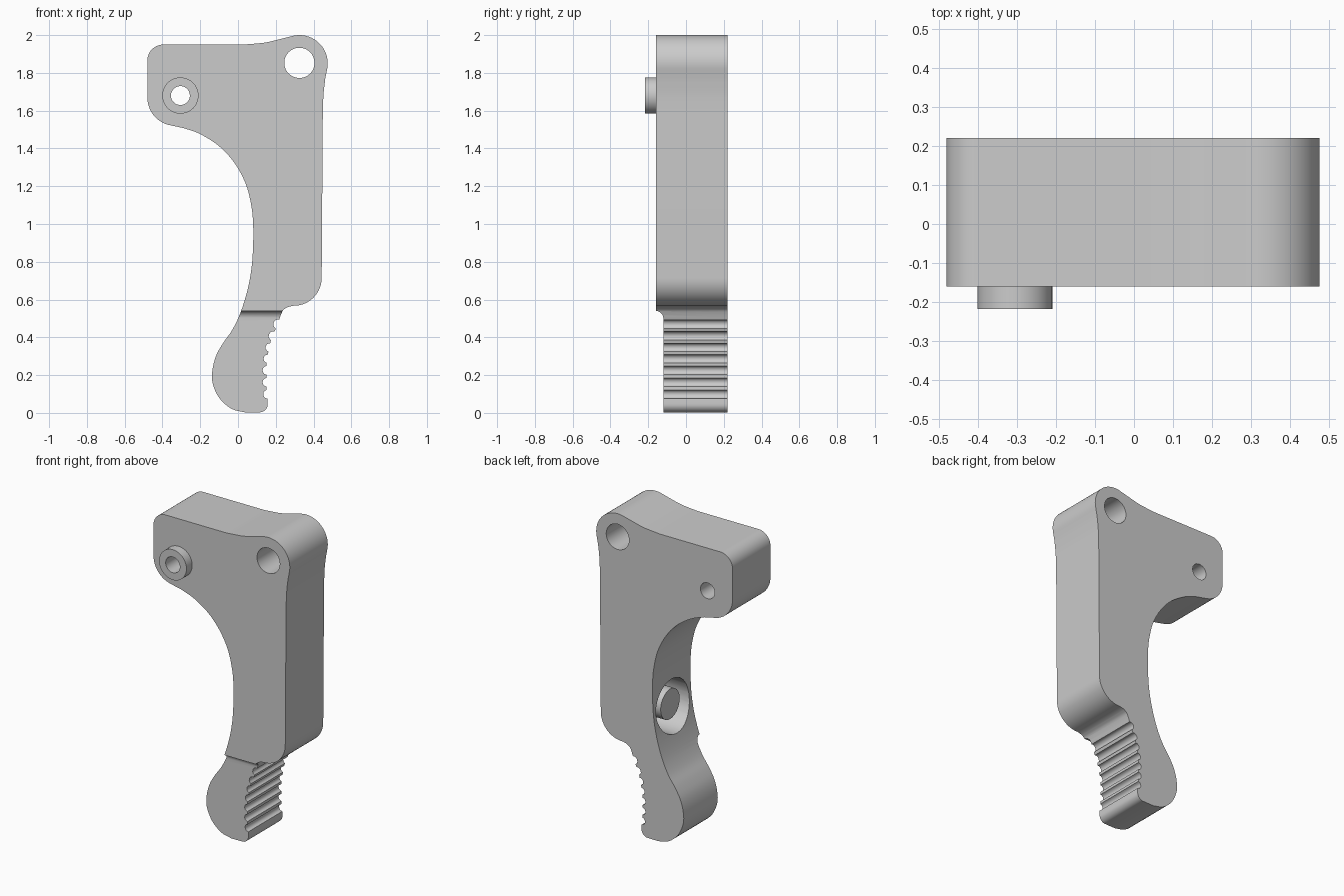
import bpy, bmesh
from math import cos, sin, radians, pi
from mathutils import Vector, Matrix

if "Cube" in bpy.data.objects:
    bpy.data.objects.remove(bpy.data.objects["Cube"])

BACK, FRONT = 0.22, -0.16

grey = bpy.data.materials.new("plain grey")
grey.use_nodes = True
colour = (0.6, 0.6, 0.6, 1)
grey.diffuse_color = colour
grey.node_tree.nodes["Principled BSDF"].inputs["Base Color"].default_value = colour


def arc(cx, cz, r, start, end, steps=14):
    angles = [radians(start + (end - start) * i / steps) for i in range(steps + 1)]
    return [Vector((cx + r * cos(a), cz + r * sin(a))) for a in angles]


def smooth_path(points, steps=4):
    """Catmull-Rom path through the points."""
    p = [Vector(q) for q in points]
    p = [2 * p[0] - p[1]] + p + [2 * p[-1] - p[-2]]
    out = []
    for a, b, c, d in zip(p, p[1:], p[2:], p[3:]):
        for i in range(steps):
            t = i / steps
            out.append(0.5 * (2 * b + (c - a) * t + (2 * a - 5 * b + 4 * c - d) * t ** 2
                              + (3 * b - a - 3 * c + d) * t ** 3))
    return out + [p[-2]]


def scallops(peaks, steps=6):
    """Round grip notches between neighbouring peaks."""
    out = []
    for a, b in zip(peaks, peaks[1:]):
        a, b = Vector(a), Vector(b)
        along = b - a
        inward = Vector((along.y, -along.x)).normalized()
        r = along.length * 0.36
        mid = a + along * 0.55
        out.append(a)
        for i in range(steps + 1):
            w = pi * i / steps
            out.append(mid - along.normalized() * r * cos(w) + inward * r * 0.9 * sin(w))
    return out + [Vector(peaks[-1])]


def finish(name, bm):
    bmesh.ops.recalc_face_normals(bm, faces=bm.faces)
    mesh = bpy.data.meshes.new(name)
    bm.to_mesh(mesh)
    bm.free()
    mesh.materials.append(grey)
    ob = bpy.data.objects.new(name, mesh)
    bpy.context.collection.objects.link(ob)
    return ob


def prism(name, corners, direction):
    bm = bmesh.new()
    face = bm.faces.new([bm.verts.new(c) for c in corners])
    top = bmesh.ops.extrude_face_region(bm, geom=[face])["geom"]
    bmesh.ops.translate(bm, vec=direction,
                        verts=[v for v in top if isinstance(v, bmesh.types.BMVert)])
    return finish(name, bm)


def rod(name, radius, start, end):
    """Cylinder between two points."""
    start, end = Vector(start), Vector(end)
    axis = end - start
    place = Matrix.Translation((start + end) / 2) @ axis.to_track_quat('Z', 'Y').to_matrix().to_4x4()
    bm = bmesh.new()
    bmesh.ops.create_cone(bm, cap_ends=True, segments=48, radius1=radius, radius2=radius,
                          depth=axis.length, matrix=place)
    return finish(name, bm)


def select(ob):
    bpy.ops.object.select_all(action='DESELECT')
    ob.select_set(True)
    bpy.context.view_layer.objects.active = ob


def cut(ob, cutter):
    select(ob)
    mod = ob.modifiers.new("cut", 'BOOLEAN')
    mod.operation, mod.solver, mod.object = 'DIFFERENCE', 'EXACT', cutter
    bpy.ops.object.modifier_apply(modifier=mod.name)


# Lever outline, clockwise from the upper left corner
outline = arc(-0.395, 1.865, 0.085, 180, 90)
outline += smooth_path([(0.03, 1.95), (0.14, 1.96), (0.22, 1.978)])
outline += arc(0.325, 1.85, 0.15, 107, -14, 24)
outline += smooth_path([(0.462, 1.77), (0.453, 1.69), (0.449, 1.6)])
outline += arc(0.295, 0.715, 0.148, 0, -92)
outline += smooth_path([(0.262, 0.56), (0.24, 0.545), (0.227, 0.52)])
# Scalloped grip edge
outline += scallops([(0.222, 0.505), (0.198, 0.442), (0.173, 0.38), (0.16, 0.32),
                     (0.151, 0.26), (0.15, 0.197), (0.151, 0.134), (0.157, 0.07)])
outline += arc(0.115, 0.045, 0.042, 5, -85, 8)
# Rounded tail and hollow rear edge
outline += smooth_path([(0.04, 0.002), (-0.035, 0.022), (-0.1, 0.08), (-0.135, 0.16),
                        (-0.135, 0.23), (-0.115, 0.305), (-0.077, 0.373), (-0.03, 0.44),
                        (0.013, 0.53), (0.05, 0.65), (0.072, 0.77), (0.08, 0.89),
                        (0.08, 1.0), (0.07, 1.1), (0.04, 1.215), (-0.02, 1.325),
                        (-0.1, 1.412), (-0.2, 1.476), (-0.285, 1.507)])
outline += arc(-0.33, 1.67, 0.15, 256, 180)
lever = prism("lever_body", [(p.x, FRONT, p.y) for p in outline], (0, BACK - FRONT, 0))

# Thinner tail with a coved shoulder
cove = [Vector((-0.3, -0.1)), Vector((-0.12, -0.1))] + arc(-0.16, 0.5, 0.04, 0, 90, 8)
cove += [Vector((-0.3, 0.54))]
shoulder = prism("shoulder_cutter", [(-0.6, p.x, p.y) for p in cove], (1.2, 0, 0))

# Pivot eye, pin bore and spring pocket
eye = rod("eye_cutter", 0.08, (0.325, -0.5, 1.853), (0.325, 0.5, 1.853))
bore = rod("bore_cutter", 0.05, (-0.305, -0.5, 1.68), (-0.305, 0.5, 1.68))
pocket = rod("pocket_cutter", 0.165, (-0.1, 0.03, 0.78), (0.3, 0.03, 0.78))
for cutter in (shoulder, eye, bore, pocket):
    cut(lever, cutter)

# Hollow pin on the front, spring seat inside the pocket
pin = rod("front_pin", 0.096, (-0.305, -0.217, 1.68), (-0.305, FRONT + 0.01, 1.68))
cut(pin, bore)
seat = rod("spring_seat", 0.095, (0.09, 0.03, 0.785), (0.31, 0.03, 0.785))

for cutter in (shoulder, eye, bore, pocket):
    bpy.data.objects.remove(cutter)
for ob in (lever, pin, seat):
    select(ob)
    bpy.ops.object.shade_smooth_by_angle(angle=radians(32))
